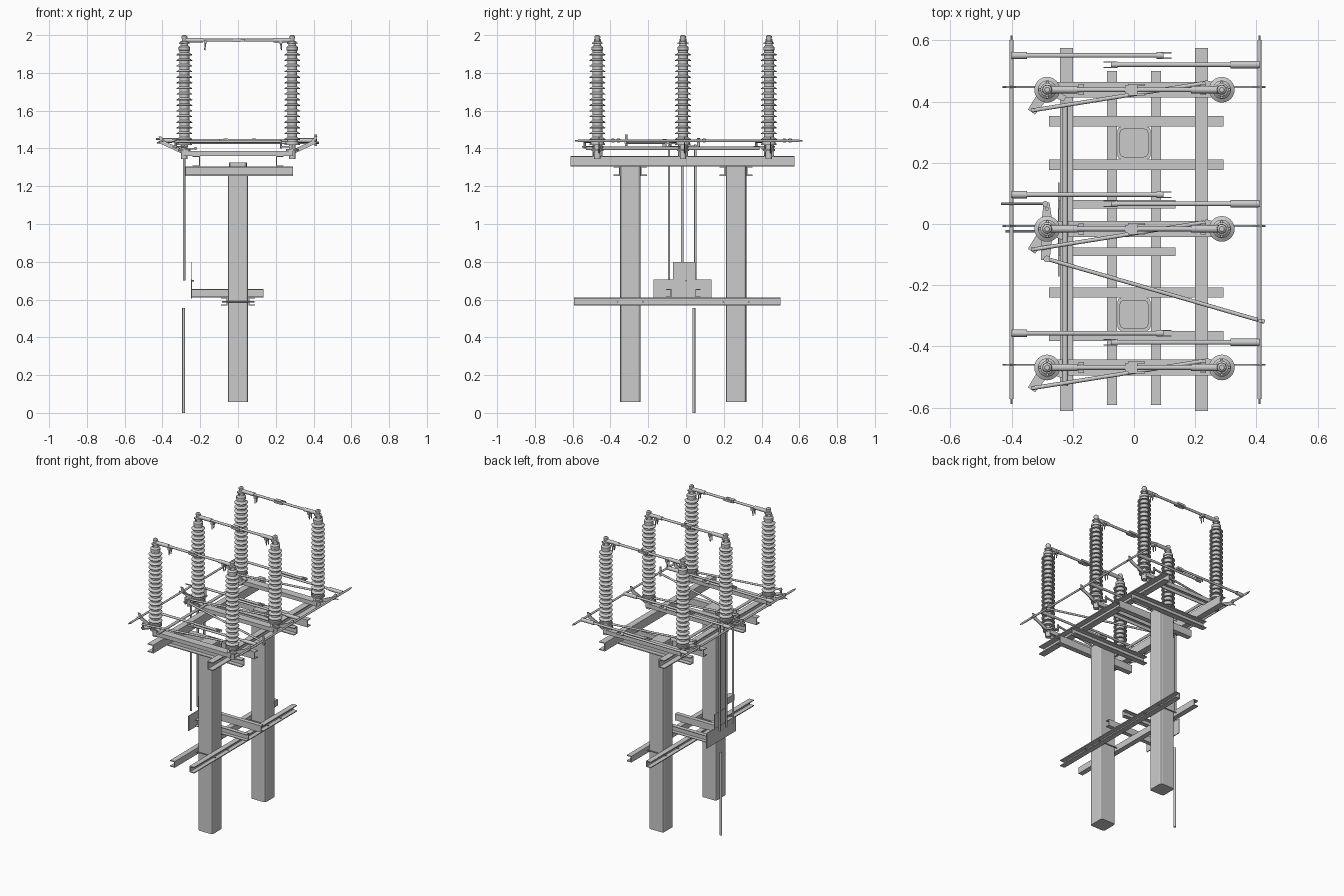
import bpy, bmesh, math
from mathutils import Vector

if "Cube" in bpy.data.objects:
    bpy.data.objects.remove(bpy.data.objects["Cube"])

PHASES = (-0.469, -0.016, 0.439)   # y of the three poles
INS_X = (-0.284, 0.287)            # x of the two insulators of each pole
COLS = (-0.295, 0.265)             # y of the two columns


def finish(name, bm, smooth=False):
    bmesh.ops.recalc_face_normals(bm, faces=bm.faces)
    me = bpy.data.meshes.new(name)
    bm.to_mesh(me)
    bm.free()
    if smooth:
        for p in me.polygons:
            p.use_smooth = True
        me.set_sharp_from_angle(angle=math.radians(35))
    ob = bpy.data.objects.new(name, me)
    bpy.context.collection.objects.link(ob)
    return ob


def box(name, x, y, z):
    bm = bmesh.new()
    bmesh.ops.create_cube(bm, size=1)
    for v in bm.verts:
        v.co = Vector([(r[0] + r[1]) / 2 + c * (r[1] - r[0]) for c, r in zip(v.co, (x, y, z))])
    return finish(name, bm)


def rod(name, a, b, r, r2=None, n=12):
    a, b = Vector(a), Vector(b)
    bm = bmesh.new()
    bmesh.ops.create_cone(bm, cap_ends=True, segments=n, radius1=r,
                          radius2=r if r2 is None else r2, depth=(b - a).length)
    rot = (b - a).to_track_quat('Z', 'Y')
    for v in bm.verts:
        v.co = rot @ v.co + (a + b) / 2
    return finish(name, bm, True)


def prism(name, pts, fn, h0, h1):
    """Extrude a 2D outline; fn(u, v, h) gives the 3D position."""
    bm = bmesh.new()
    lo = [bm.verts.new(fn(u, v, h0)) for u, v in pts]
    hi = [bm.verts.new(fn(u, v, h1)) for u, v in pts]
    bm.faces.new(lo)
    bm.faces.new(hi)
    for i in range(len(pts)):
        j = (i + 1) % len(pts)
        bm.faces.new((lo[i], lo[j], hi[j], hi[i]))
    return finish(name, bm)


def channel(name, axis, web, tip, z, span, t=0.006):
    """C-section: web at 'web', flanges reaching to 'tip'."""
    s = t if tip > web else -t
    pts = [(web, z[0]), (tip, z[0]), (tip, z[0] + t), (web + s, z[0] + t),
           (web + s, z[1] - t), (tip, z[1] - t), (tip, z[1]), (web, z[1])]
    fn = (lambda u, v, h: (h, u, v)) if axis == 'x' else (lambda u, v, h: (u, h, v))
    return prism(name, pts, fn, *span)


def lathe(name, prof, loc, n=24):
    bm = bmesh.new()
    rings = [[bm.verts.new((loc[0] + r * math.cos(i * math.tau / n),
                            loc[1] + r * math.sin(i * math.tau / n), z)) for i in range(n)]
             for r, z in prof]
    for a, b in zip(rings, rings[1:]):
        for i in range(n):
            bm.faces.new((a[i], a[(i + 1) % n], b[(i + 1) % n], b[i]))
    bm.faces.new(rings[0])
    bm.faces.new(rings[-1])
    return finish(name, bm, True)


def lever(name, a, b, wa, wb, z):
    """Flat tapered crank plate between two plan points."""
    a, b = Vector(a), Vector(b)
    d = (b - a).normalized()
    n = Vector((-d.y, d.x))
    pts = [a + n * wa, a - n * wa, b - n * wb, b + n * wb]
    return prism(name, pts, lambda u, v, h: (u, v, h), *z)


# columns with rounded corners and caps, and their clamping beams
for y in COLS:
    for nm, h, c, z in (("column", 0.054, 0.012, (0.058, 1.305)), ("column_cap", 0.047, 0.014, (1.305, 1.325))):
        k = c * 0.3
        q = [(h, h - c), (h - k, h - k), (h - c, h)]
        pts = q + [(-u, v) for u, v in q[::-1]] + [(-u, -v) for u, v in q] + [(u, -v) for u, v in q[::-1]]
        prism(nm, pts, lambda u, v, w, y=y: (u, y + v, w), *z)
    for s in (-1, 1):
        channel("column_head_beam", 'x', y + s * 0.054, y + s * 0.088, (1.255, 1.304), (-0.278, 0.292))
        yb = y + s * 0.067
        rod("clamp_bolt", (-0.085, yb, 0.588), (0.088, yb, 0.588), 0.004, n=6)

# long beams: top frame and lower frame
for s in (-1, 1):
    channel("top_frame_beam", 'y', s * 0.2, s * 0.242, (1.304, 1.36), (-0.611, 0.575))
    channel("lower_frame_beam", 'y', s * 0.055, s * 0.089, (0.569, 0.611), (-0.592, 0.5))

# drive platform
channel("platform_beam", 'x', 0.05, 0.078, (0.611, 0.655), (-0.245, 0.135), 0.004)
channel("platform_beam", 'x', -0.077, -0.105, (0.611, 0.655), (-0.245, 0.135), 0.004)
box("drive_mounting_plate", (-0.249, -0.244), (-0.172, 0.135), (0.605, 0.705))
box("drive_upper_plate", (-0.247, -0.244), (-0.07, 0.05), (0.7, 0.8))
rod("plate_stud", (-0.246, 0.0, 0.7), (-0.232, 0.0, 0.7), 0.004, n=6)

# vertical drive rods
for y, z0 in ((-0.09, 0.7), (-0.02, 0.7), (0.05, 0.7)):
    rod("vertical_drive_rod", (-0.285, y, z0), (-0.285, y, 1.42), 0.0065)
rod("lower_drive_rod", (-0.288, 0.042, 0), (-0.288, 0.042, 0.555), 0.0075)

# insulator profile: flange, sheds, cap
prof = [(0.03, 1.425), (0.036, 1.426), (0.036, 1.436), (0.028, 1.438)]
N = 16
for i in range(N):
    z = 1.448 + i * 0.0298
    prof += [(0.026, z), (0.041, z - 0.002), (0.042, z + 0.002), (0.026, z + 0.012)]
prof += [(0.026, 1.918), (0.03, 1.92), (0.03, 1.936), (0.02, 1.945), (0.018, 1.958)]
terminal = [(0.012, 1.955), (0.022, 1.958), (0.022, 1.966), (0.013, 1.97), (0.013, 1.98),
            (0.016, 1.986), (0.015, 1.994), (0.008, 2.0)]

for y in PHASES:
    # pole base: inverted channel with outrigger brackets
    w, t = 0.026, 0.005
    prism("pole_base_channel",
          [(-w, 1.36), (-w, 1.386), (w, 1.386), (w, 1.36), (w - t, 1.36), (w - t, 1.381), (-w + t, 1.381), (-w + t, 1.36)],
          lambda u, v, h, y=y: (h, y + u, v), -0.282, 0.292)
    for x in INS_X:
        s = 1 if x > 0 else -1
        lathe("insulator", prof, (x, y))
        lathe("terminal", terminal, (x, y), 16)
        rod("bearing", (x, y, 1.345), (x, y, 1.427), 0.017)
        rod("bearing_flange", (x, y, 1.386), (x, y, 1.396), 0.032, n=20)
        lathe("insulator_base_plate", [(0.041, 1.418), (0.041, 1.427)], (x, y))
        for dy in (-0.022, 0.022):
            rod("bearing_bolt", (x, y + dy, 1.36), (x, y + dy, 1.422), 0.004, n=6)
        # sloping bracket carrying the earthing shaft
        prism("shaft_bracket", [(s * 0.275, 1.362), (s * 0.41, 1.425), (s * 0.42, 1.462), (s * 0.405, 1.462),
                                (s * 0.385, 1.437), (s * 0.275, 1.386)],
              lambda u, v, h: (u, h, v), y + 0.006, y + 0.012)
        rod("bracket_pin", (s * 0.39, y + 0.009, 1.43), (s * 0.43, y + 0.009, 1.43), 0.003, n=8)
        # terminal clamp ears
        box("terminal_ear", (x - 0.028, x + 0.028), (y - 0.004, y + 0.004), (1.952, 1.96))
        box("terminal_ear", (x - 0.004, x + 0.004), (y - 0.028, y + 0.028), (1.952, 1.96))
        # arm root and hanging earthing contact
        rod("arm_root", (x, y, 1.973), (x - s * 0.1, y, 1.973), 0.012)
        cx = -0.172 if s < 0 else 0.226
        for dy in (-0.012, 0.012):
            rod("earthing_contact", (cx, y + dy, 1.97), (cx + 0.004 * s, y + dy * 0.8, 1.92), 0.006, 0.003, 8)
        box("contact_block", (cx - 0.009, cx + 0.009), (y - 0.018, y + 0.018), (1.955, 1.972))
    # switch blade with centre contact
    rod("switch_arm", (-0.28, y, 1.973), (0.28, y, 1.973), 0.008)
    box("centre_contact", (-0.03, 0.012), (y - 0.013, y + 0.013), (1.964, 1.983))
    for dy in (-0.016, 0.016):
        box("contact_finger", (-0.02, 0.036), (y + dy - 0.003, y + dy + 0.003), (1.967, 1.98))
    # cross link and cranks between the two bearings
    lever("left_crank", (-0.284, y), (-0.335, y - 0.073), 0.02, 0.014, (1.405, 1.413))
    lever("right_crank", (0.287, y), (0.23, y + 0.022), 0.018, 0.01, (1.405, 1.413))
    rod("cross_link", (-0.335, y - 0.068, 1.436), (0.232, y + 0.022, 1.436), 0.0065)
    for px, py in ((-0.33, -0.067), (0.228, 0.021)):
        rod("crank_pin", (px, y + py, 1.4), (px, y + py, 1.446), 0.006, n=8)
    lever("interphase_crank", (-0.284, y), (-0.225, y - 0.03), 0.015, 0.009, (1.395, 1.402))
    # earthing blades, one from each shaft, with forked ends
    for shaft, clamp, end, tip, dy in ((-0.4, -0.35, 0.09, 0.122, 0.112), (0.41, 0.315, -0.06, -0.1, 0.082)):
        yb = y + dy
        rod("earthing_blade", (shaft, yb, 1.442), (end, yb, 1.442), 0.0075)
        rod("earthing_blade_clamp", (shaft, yb, 1.442), (clamp, yb, 1.442), 0.012)
        rod("earthing_blade_collar", (end - 0.016, yb, 1.442), (end + 0.006, yb, 1.442), 0.011)
        for e in (-0.009, 0.009):
            box("blade_fork", sorted((end, tip)), (yb + e - 0.002, yb + e + 0.002), (1.435, 1.449))

# earthing shafts along y
for x in (-0.4, 0.41):
    rod("earthing_shaft", (x, -0.572, 1.44), (x, 0.602, 1.44), 0.0065)
    rod("earthing_shaft_end", (x, -0.588, 1.44), (x, 0.617, 1.44), 0.0035, n=8)

# interphase rod, main drive cranks and diagonal drive link
rod("interphase_rod", (-0.225, -0.53, 1.4), (-0.225, 0.39, 1.4), 0.009)
lever("drive_crank", (-0.284, -0.016), (-0.29, -0.118), 0.02, 0.014, (1.424, 1.431))
lever("drive_crank", (-0.284, -0.016), (-0.286, 0.07), 0.02, 0.01, (1.408, 1.415))
rod("drive_crank_pin", (-0.285, -0.114, 1.41), (-0.285, -0.114, 1.45), 0.011)
rod("drive_crank_pin", (-0.29, 0.066, 1.4), (-0.29, 0.066, 1.455), 0.009)
rod("diagonal_drive_link", (-0.285, -0.114, 1.43), (0.427, -0.32, 1.43), 0.0065)
rod("link_end_pin", (0.412, -0.317, 1.412), (0.412, -0.317, 1.475), 0.006)
rod("short_link", (-0.435, 0.066, 1.45), (-0.29, 0.066, 1.45), 0.004, n=8)
rod("stub_link", (-0.42, -0.024, 1.435), (-0.3, -0.024, 1.435), 0.004, n=8)
